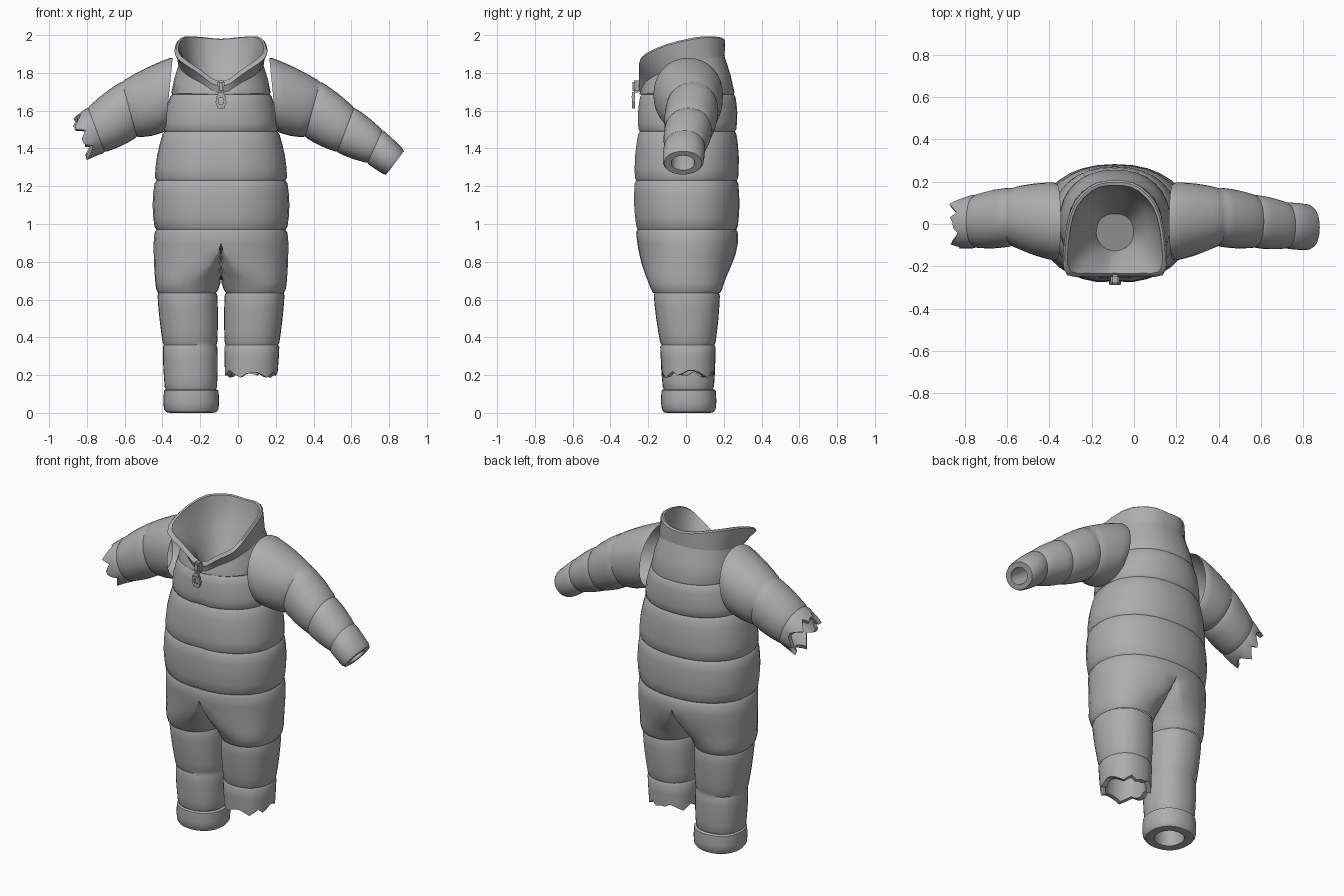
import bpy, bmesh, math
from mathutils import Vector as V

if "Cube" in bpy.data.objects:
    bpy.data.objects.remove(bpy.data.objects["Cube"])

N = 32          # points around every tube
MID = -0.09     # x of the garment's centre line

mat = bpy.data.materials.new("grey fabric")
mat.diffuse_color = (0.42, 0.42, 0.42, 1)
mat.use_nodes = True
mat.node_tree.nodes["Principled BSDF"].inputs["Base Color"].default_value = mat.diffuse_color


def finish(name, bm, angle=40):
    bmesh.ops.recalc_face_normals(bm, faces=bm.faces)
    me = bpy.data.meshes.new(name)
    bm.to_mesh(me)
    bm.free()
    ob = bpy.data.objects.new(name, me)
    ob.location.x = MID
    me.materials.append(mat)
    bpy.context.collection.objects.link(ob)
    bpy.ops.object.select_all(action='DESELECT')
    ob.select_set(True)
    bpy.context.view_layer.objects.active = ob
    bpy.ops.object.shade_smooth_by_angle(angle=math.radians(angle))
    return ob


def loft(name, rings, cap=False, loop=False, angle=40):
    bm = bmesh.new()
    rows = [[bm.verts.new(p) for p in r] for r in rings]
    n = len(rows[0])
    for a, b in zip(rows, rows[1:] + rows[:1] if loop else rows[1:]):
        for i in range(n):
            j = (i + 1) % n
            q = (a[i], a[j], b[j], b[i])
            # skip faces lying on the mirror plane
            if name != "hips" or any(v.co.x > 1e-6 for v in q):
                bm.faces.new(q)
    if cap:
        bm.faces.new(rows[-1])
    loose = [v for v in bm.verts if not v.link_faces]
    bmesh.ops.delete(bm, geom=loose, context='VERTS')
    return finish(name, bm, angle)


def ell(c, u, v, p=0.9):
    """Rounded ring that starts at -v and turns towards +u."""
    out = []
    for i in range(N):
        a = 2 * math.pi * i / N
        s, k = math.sin(a), math.cos(a)
        s = math.copysign(abs(s) ** p, s) if abs(s) > 1e-6 else 0
        k = math.copysign(abs(k) ** p, k) if abs(k) > 1e-6 else 0
        out.append(V(c) + V(u) * s - V(v) * k)
    return out


def flat(z, x0, x1, y0, y1):
    return ell(((x0 + x1) / 2, (y0 + y1) / 2, z), ((x1 - x0) / 2, 0, 0), (0, (y1 - y0) / 2, 0))


def scale(r, s):
    c = sum(r, V()) / len(r)
    return [c + (p - c) * s for p in r]


def mix(a, b, t):
    return [p.lerp(q, t) for p, q in zip(a, b)]


def shift(r, d):
    return [p + V(d) for p in r]


def puff(seams, bulge=0.04, dip=0.97):
    """Quilted tube: narrow at each seam, swollen between them."""
    out = [scale(seams[0], dip)]
    for a, b in zip(seams, seams[1:]):
        for t in (0.06, 0.25, 0.5, 0.75, 0.94):
            out.append(scale(mix(a, b, t), 1 + bulge * math.sin(math.pi * t)))
        out.append(scale(b, dip))
    return out


def half_curve(pts):
    """Smooth symmetric ring through points from front centre to back centre."""
    pts = [V(p) for p in pts]
    flip = lambda p: V((-p.x, p.y, p.z))
    q = [flip(pts[1])] + pts + [flip(pts[-2])]
    half = []
    for i in range(N // 2 + 1):
        f = i / (N // 2) * (len(pts) - 1)
        k = min(int(f), len(pts) - 2)
        t = f - k
        a, b, c, d = q[k:k + 4]
        half.append(0.5 * (2 * b + (c - a) * t + (2 * a - 5 * b + 4 * c - d) * t * t
                           + (3 * b - a - 3 * c + d) * t ** 3))
    return half + [flip(p) for p in half[-2:0:-1]]


# Torso: quilted bands, with a shallow front placket groove
base = half_curve([(0, -.238, 1.70), (.10, -.215, 1.755), (.18, -.15, 1.80), (.222, -.03, 1.85),
                   (.19, .11, 1.88), (.10, .185, 1.895), (0, .20, 1.90)])
seams = [flat(.97, -.35, .35, -.265, .272), flat(1.23, -.35, .35, -.275, .275),
         flat(1.49, -.305, .305, -.255, .265), flat(1.685, -.265, .265, -.245, .26)]
torso = puff(seams, 0.035, 0.975)
for r in torso:
    r[0].y += 0.008
yoke = [mix(seams[-1], base, .06), scale(mix(seams[-1], base, .5), 1.02), base]
loft("torso", torso + yoke)

# Collar: flared stand-up band, open in a V at the front, with lining
rim = half_curve([(0, -.25, 1.735), (.13, -.25, 1.815), (.235, -.235, 1.89), (.243, -.10, 1.955),
                  (.205, .08, 1.995), (.11, .185, 1.993), (0, .207, 1.983)])
low = shift(scale(base, 1.02), (0, 0, -.008))
inner = scale(rim, .91)
lining = [scale(rim, .96), inner, mix(inner, scale(base, .84), .6),
          shift(scale(base, .72), (0, 0, -.05)), shift(scale(base, .4), (0, -.02, -.2))]
loft("collar", [base, low, mix(low, rim, .5), shift(scale(rim, .995), (0, 0, -.01))] + lining, cap=True)


# Hips: half a body that narrows into one thigh, mirrored across the middle
def hip(z, w, hw, xin, y0, y1):
    body = flat(z, -hw, hw, y0, y1)
    leg = flat(z, xin, hw, y0, y1)
    out = []
    for p, q in zip(body, leg):
        r = V((max(p.x, 0), p.y, z)).lerp(q, 1 - w)
        out.append(V((r.x if r.x > 1e-4 else 0, r.y, z)))
    return out


hips = loft("hips", [hip(*k) for k in (
    (.97, 1, .342, 0, -.258, .266), (.953, 1, .352, 0, -.264, .275), (.90, 1, .357, 0, -.258, .275),
    (.84, .85, .356, -.06, -.247, .263), (.78, .55, .354, -.04, -.232, .24),
    (.73, .25, .351, -.015, -.215, .218), (.69, 0, .348, .002, -.199, .202),
    (.65, 0, .342, .016, -.183, .19), (.635, 0, .332, .026, -.173, .18))])
m = hips.modifiers.new("mirror", 'MIRROR')
m.use_clip = True


# Torn end: zigzag rim, wall thickness and a closed lining
def torn(ring, along, amp):
    zig = (0, .5, 1, .35, -.2, .6, .2, -.4)
    jag = [p + V(along) * amp * zig[i * 7 // 8 % 8] for i, p in enumerate(ring)]
    return [jag, scale(jag, .8), shift(scale(ring, .76), V(along) * -.14)]


# Legs: one whole with an ankle cuff, one torn off at the shin
def leg_rings(side):
    f = lambda z, a, b, y0, y1: flat(z, *sorted((a * side, b * side)), y0, y1)
    return [f(.635, .02, .337, -.172, .18), f(.36, .02, .307, -.135, .155),
            f(.125, .022, .297, -.122, .147)], f


keys, f = leg_rings(-1)
loft("whole_leg", puff(keys, .025))
loft("ankle_cuff", [f(.125, .025, .293, -.12, .145), f(.118, .013, .302, -.13, .158),
                    f(.06, .010, .305, -.133, .161), f(.02, .013, .302, -.128, .157),
                    f(.004, .025, .29, -.118, .147), f(0, .045, .27, -.10, .128),
                    f(.004, .075, .24, -.07, .098), f(.03, .08, .235, -.066, .094),
                    f(.14, .08, .235, -.066, .094)], cap=True)
keys, f = leg_rings(1)
loft("torn_leg", puff(keys[:2], .025) + [scale(mix(keys[1], keys[2], t), 1.015) for t in (.05, .3)]
     + torn(mix(keys[1], keys[2], .62), (0, 0, -1), .028), cap=True)


# Arms: rings given by their top and bottom points and depth
def arm_ring(side, tx, tz, bx, bz, y0, y1):
    t, b = V((side * (tx - MID), 0, tz)), V((side * (bx - MID), 0, bz))
    return ell((t + b) / 2 + V((0, (y0 + y1) / 2, 0)), (0, (y1 - y0) / 2, 0), (t - b) / 2, .95)


arm_keys = [(.165, 1.885, .205, 1.49, -.175, .195), (.435, 1.755, .355, 1.46, -.105, .172),
            (.615, 1.617, .525, 1.38, -.112, .138), (.765, 1.497, .685, 1.323, -.115, .10)]
arm = [arm_ring(1, *k) for k in arm_keys]
end = arm_ring(1, .878, 1.385, .785, 1.262, -.115, .083)
wrist = [scale(mix(arm[3], end, .07), 1.03), scale(mix(arm[3], end, .5), 1.07),
         scale(mix(arm[3], end, .88), 1.08), end, scale(end, .8), scale(end, .62),
         shift(scale(end, .6), (-.03, 0, .024)), shift(scale(end, .6), (-.11, 0, .08))]
loft("whole_arm", puff(arm, .05) + wrist, cap=True)
arm = [arm_ring(-1, *k) for k in arm_keys]
loft("torn_arm", puff(arm[:3], .05) + [scale(mix(arm[2], arm[3], .07), 1.02)]
     + torn(scale(mix(arm[2], arm[3], .36), 1.02), (-.8, 0, -.6), .045), cap=True)

# Zip slider at the bottom of the collar opening
bm = bmesh.new()
bmesh.ops.create_cube(bm, size=1)
for v in bm.verts:
    w = .042 if v.co.z > 0 else .026
    v.co = V((v.co.x * w, v.co.y * .045 - .262, v.co.z * .065 + 1.728))
bmesh.ops.bevel(bm, geom=bm.edges[:], offset=.008, segments=2, affect='EDGES')
finish("zip_slider", bm)

# Zip pull: flat six-sided frame with a hole
outline = [(-.013, 1.7), (.013, 1.7), (.029, 1.645), (.017, 1.612), (-.017, 1.612), (-.029, 1.645)]
front = [V((x, -.285, z)) for x, z in outline]
back = shift(front, (0, .014, 0))
loft("zip_pull", [front, back, scale(back, .5), scale(front, .5)], loop=True, angle=30)
bm = bmesh.new()
bmesh.ops.create_cube(bm, size=1)
for v in bm.verts:
    v.co = V((v.co.x * .05, v.co.y * .018 - .28, v.co.z * .012 + 1.672))
finish("zip_pull_bar", bm)
